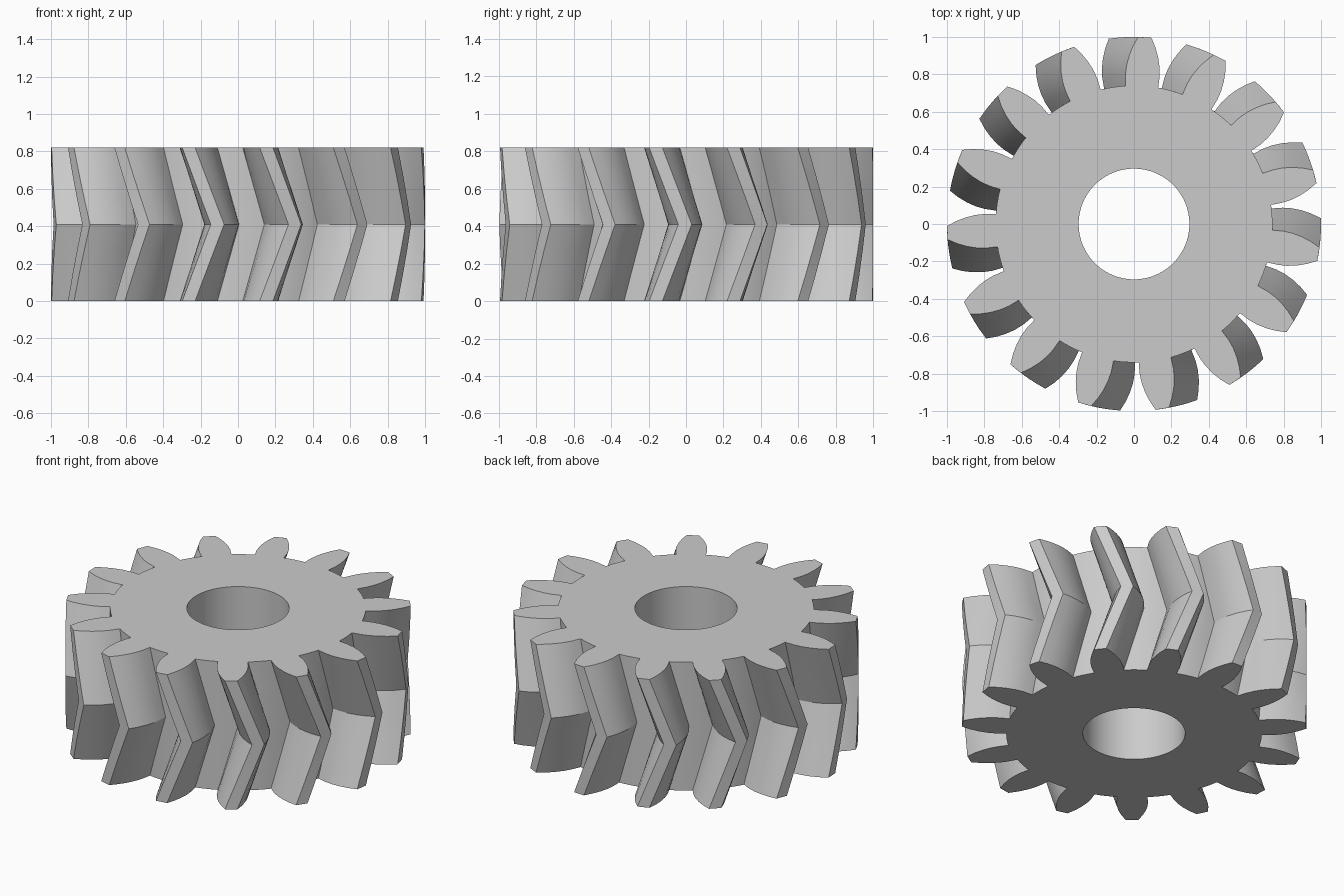
import bpy
import bmesh
from math import radians, sin, cos

cube = bpy.data.objects.get("Cube")
if cube:
    bpy.data.objects.remove(cube, do_unlink=True)

TEETH = 15
PITCH = 360 / TEETH
HEIGHT = 0.82
BORE = 0.296
START = 86.7          # angle of one tooth on the top face
TWIST = 9.0           # how far the middle plane leads the ends
STEPS = 3             # slices per half
ROOT_STEPS = 4

# One flank from root to tip: (radius, half angle of the tooth)
FLANK = [(0.74, 6.75), (0.80, 6.55), (0.85, 5.95),
         (0.90, 4.95), (0.95, 3.65), (1.0, 2.05)]


def gear_outline():
    """Polar points (radius, degrees) once round the gear."""
    root_r, root_a = FLANK[0]
    gap = PITCH - 2 * root_a
    points = []
    for t in range(TEETH):
        mid = START + t * PITCH
        points += [(r, mid - a) for r, a in FLANK]
        points += [(r, mid + a) for r, a in reversed(FLANK)]
        points += [(root_r, mid + root_a + gap * k / ROOT_STEPS)
                   for k in range(1, ROOT_STEPS)]
    return points


def ring(bm, points, z, turn):
    return [bm.verts.new((r * cos(radians(a + turn)), r * sin(radians(a + turn)), z))
            for r, a in points]


def bridge(bm, low, high):
    n = len(low)
    for i in range(n):
        j = (i + 1) % n
        bm.faces.new((low[i], low[j], high[j], high[i]))


bm = bmesh.new()
outline = gear_outline()
bore_outline = [(BORE, a) for r, a in outline]

# Toothed wall: twists forward to the middle, then back
walls = []
for k in range(2 * STEPS + 1):
    turn = TWIST * (1 - abs(k - STEPS) / STEPS)
    walls.append(ring(bm, outline, HEIGHT * k / (2 * STEPS), turn))
for low, high in zip(walls, walls[1:]):
    bridge(bm, low, high)

# Bore and the two end faces
bore_low = ring(bm, bore_outline, 0, 0)
bore_high = ring(bm, bore_outline, HEIGHT, 0)
bridge(bm, bore_high, bore_low)
bridge(bm, bore_low, walls[0])
bridge(bm, walls[-1], bore_high)
bmesh.ops.recalc_face_normals(bm, faces=bm.faces)

mesh = bpy.data.meshes.new("herringbone_gear")
bm.to_mesh(mesh)
bm.free()
gear = bpy.data.objects.new("herringbone_gear", mesh)
bpy.context.collection.objects.link(gear)

# Plain grey metal
grey = bpy.data.materials.new("plain_grey")
grey.use_nodes = True
colour = (0.6, 0.6, 0.6, 1)
grey.diffuse_color = colour
grey.node_tree.nodes["Principled BSDF"].inputs["Base Color"].default_value = colour
mesh.materials.append(grey)

# Smooth flanks with sharp tips, roots and chevron crease
bpy.ops.object.select_all(action='DESELECT')
gear.select_set(True)
bpy.context.view_layer.objects.active = gear
bpy.ops.object.shade_smooth_by_angle(angle=radians(30))
